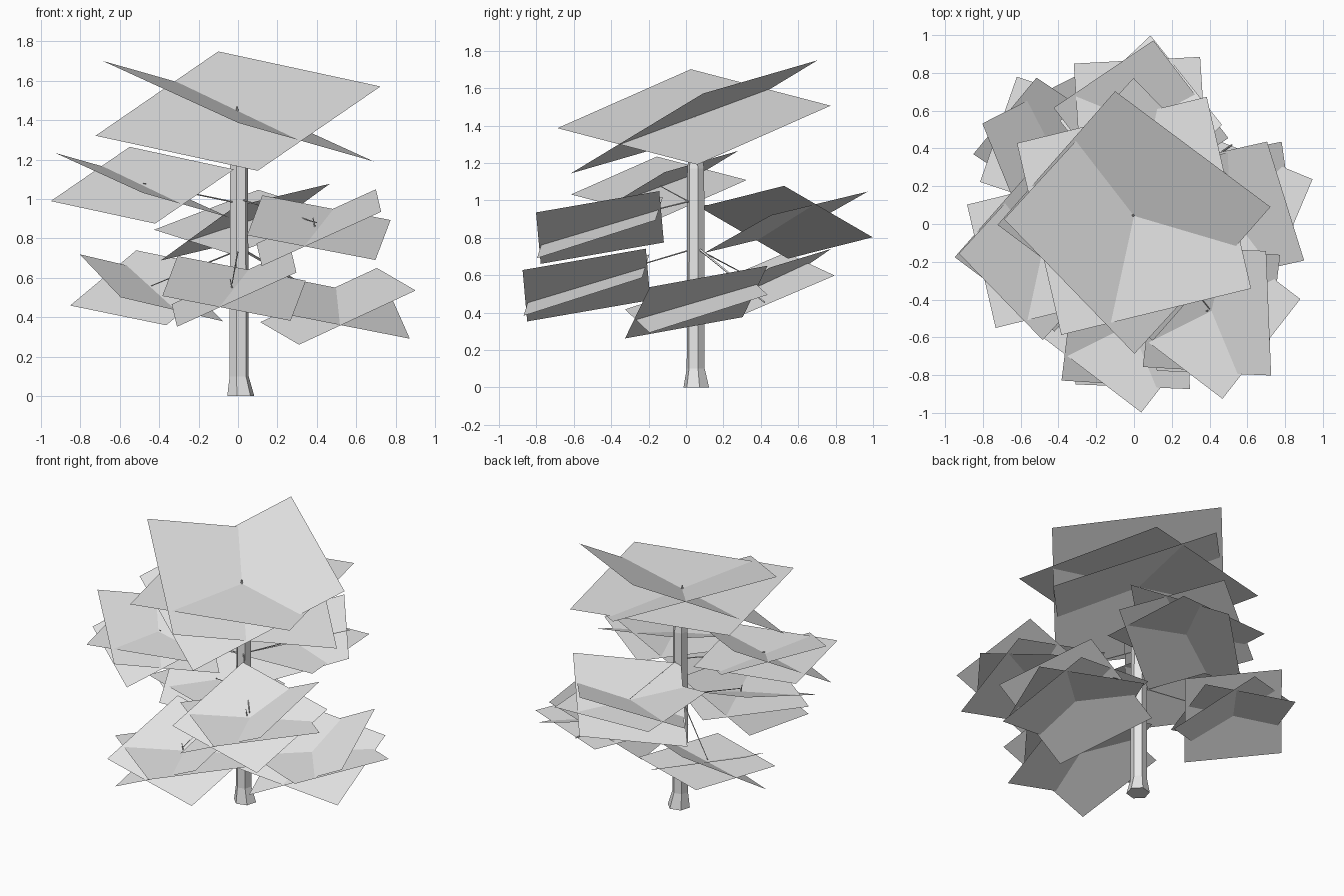
import bpy, bmesh, math
from mathutils import Vector, Matrix

if "Cube" in bpy.data.objects:
    bpy.data.objects.remove(bpy.data.objects["Cube"])

grey = bpy.data.materials.new("pale grey")
grey.diffuse_color = (0.8, 0.8, 0.8, 1)
grey.use_nodes = True
grey.node_tree.nodes["Principled BSDF"].inputs["Base Color"].default_value = grey.diffuse_color


def finish(name, bm):
    mesh = bpy.data.meshes.new(name)
    bm.to_mesh(mesh)
    bm.free()
    mesh.materials.append(grey)
    obj = bpy.data.objects.new(name, mesh)
    bpy.context.collection.objects.link(obj)
    return obj


# Each leaf card is a square given by its two half diagonals
CARDS = [((-0.10, 0.66, 0.3025), (0.7225, 0.0475, 0.125)),
         ((-0.6875, -0.0175, 0.255), (-0.0025, 0.73, 0.06)),
         ((-0.62, 0.385, 0), (0.385, 0.63, 0))]
SMALL_CARDS = [((-0.076, 0.367, 0.19), (0.411, 0.038, 0.09)),
               ((-0.363, 0.124, 0.17), (0.155, 0.387, 0.048)),
               ((-0.18, 0.372, 0), (-0.375, -0.185, 0))]


def leaf_cluster(name, centre, scale=0.643, turn=0, cards=CARDS):
    bm = bmesh.new()
    rot = Matrix.Rotation(math.radians(turn), 3, 'Z')
    for a, b in cards:
        a, b = rot @ Vector(a) * scale, rot @ Vector(b) * scale
        face = bm.faces.new([bm.verts.new(Vector(centre) + v) for v in (a, b, -a, -b)])
        face.normal_update()
        if face.normal.z < 0:
            face.normal_flip()
    finish(name, bm)


leaf_cluster("crown_leaves", (0, 0.043, 1.446), 1.0)
leaf_cluster("left_upper_leaves", (-0.485, -0.145, 1.07))
leaf_cluster("back_leaves", (0.037, 0.535, 0.883), turn=-100)
leaf_cluster("front_right_leaves", (0.41, -0.46, 0.855), turn=-51)
leaf_cluster("front_lower_leaves", (-0.02, -0.532, 0.547), turn=-51)
leaf_cluster("right_lower_leaves", (0.507, 0.055, 0.456), turn=-36)
leaf_cluster("left_lower_leaves", (-0.44, 0.408, 0.55), 1.0, cards=SMALL_CARDS)


# Trunk: six-sided rings with a flared foot and a pointed top
bm = bmesh.new()
SIDES = 6
rings = []
for x, y, z, r in [(0.014, 0.055, 0, 0.071), (0.006, 0.052, 0.10, 0.05),
                   (0.005, 0.052, 1.17, 0.047), (-0.005, 0.045, 1.47, 0.004)]:
    rings.append([bm.verts.new((x + r * math.cos(math.tau * i / SIDES + 0.25),
                                y + r * math.sin(math.tau * i / SIDES + 0.25), z))
                  for i in range(SIDES)])
for low, high in zip(rings, rings[1:]):
    for i in range(SIDES):
        j = (i + 1) % SIDES
        bm.faces.new((low[i], low[j], high[j], high[i]))
bm.faces.new(rings[0][::-1])
bm.faces.new(rings[-1])
finish("trunk", bm)


# Branches: thin tapered rods from the trunk into each cluster
def branch(name, start, end, r=0.004):
    a, b = Vector(start), Vector(end)
    bm = bmesh.new()
    bmesh.ops.create_cone(bm, cap_ends=True, segments=4, radius1=r, radius2=r * 0.6,
                          depth=(b - a).length)
    obj = finish(name, bm)
    obj.location = (a + b) / 2
    obj.rotation_euler = (b - a).to_track_quat('Z', 'Y').to_euler()


branch("left_upper_branch", (0, 0.04, 0.98), (-0.48, -0.145, 1.08))
branch("back_branch", (0.01, 0.06, 0.98), (0.037, 0.535, 0.89))
branch("front_right_branch", (0.01, 0.04, 1.0), (0.40, -0.45, 0.88))
branch("front_lower_branch", (0, 0.04, 0.74), (-0.03, -0.53, 0.57))
branch("left_lower_branch", (0, 0.06, 0.74), (-0.44, 0.40, 0.56))
branch("right_lower_branch", (0.03, 0.07, 0.74), (0.52, 0.42, 0.455), 0.007)

# Bare twig tips poking above two clusters
for name, x, y, z in [("front_right_twig", 0.39, -0.46, 0.86),
                      ("front_lower_twig", -0.03, -0.535, 0.55)]:
    branch(name, (x, y, z), (x - 0.01, y, z + 0.045), 0.004)
